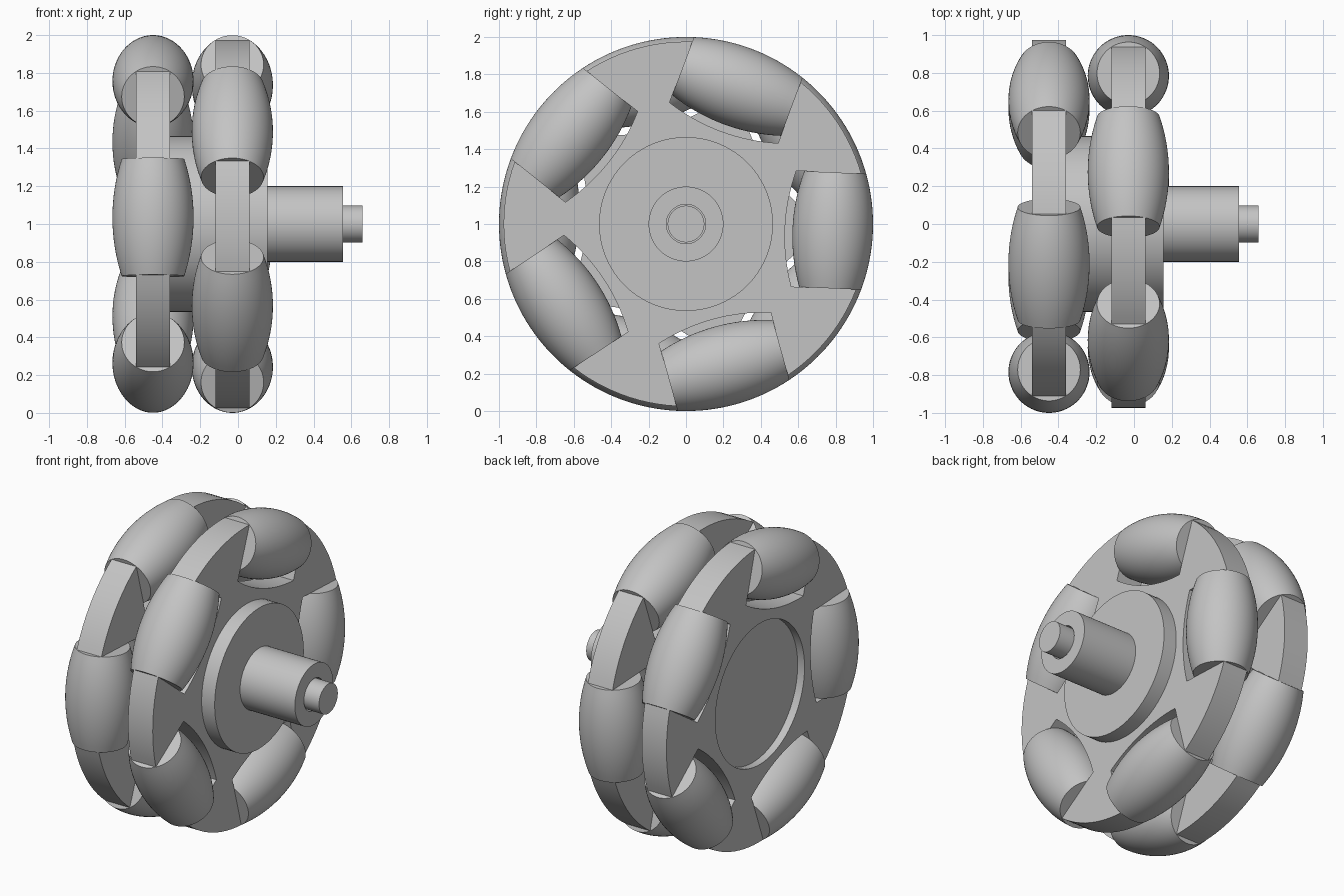
import bpy, bmesh, math
from mathutils import Matrix, Vector

if "Cube" in bpy.data.objects:
    bpy.data.objects.remove(bpy.data.objects["Cube"], do_unlink=True)

grey = bpy.data.materials.new("plain_grey")
grey.use_nodes = True
grey.diffuse_color = (0.55, 0.55, 0.55, 1)
grey.node_tree.nodes["Principled BSDF"].inputs["Base Color"].default_value = grey.diffuse_color

COUNT = 5                 # rollers per row
STEP = math.tau / COUNT
PITCH = 0.785             # roller axis distance from the wheel axis
HALF = 0.31               # half length of a roller
RIM = 0.975               # plate radius
HUB = 0.465
THICK = 0.18
SEGS = 72


def finish(bm, name):
    bmesh.ops.recalc_face_normals(bm, faces=bm.faces)
    mesh = bpy.data.meshes.new(name)
    bm.to_mesh(mesh)
    bm.free()
    mesh.materials.append(grey)
    obj = bpy.data.objects.new(name, mesh)
    bpy.context.collection.objects.link(obj)
    bpy.ops.object.select_all(action='DESELECT')
    obj.select_set(True)
    bpy.context.view_layer.objects.active = obj
    bpy.ops.object.shade_smooth_by_angle(angle=math.radians(25))
    return obj


def lathe(name, profile):
    """Revolve (radius, height) points around local z."""
    bm = bmesh.new()
    verts = [bm.verts.new((r, 0, h)) for r, h in profile]
    edges = [bm.edges.new(pair) for pair in zip(verts, verts[1:])]
    bmesh.ops.spin(bm, geom=verts + edges, cent=(0, 0, 0), axis=(0, 0, 1),
                   angle=math.tau, steps=SEGS)
    bmesh.ops.remove_doubles(bm, verts=bm.verts, dist=1e-5)
    return finish(bm, name)


def polar(r, a):
    return Vector((0, r * math.cos(a), r * math.sin(a)))


def plate(name, x, phase):
    """Disc with curved-floor roller pockets and a hub hole."""
    bm = bmesh.new()
    outline = []
    edge = math.asin(HALF / RIM)
    for k in range(COUNT):
        turn = Matrix.Rotation(phase + k * STEP, 3, 'X')
        for i in range(17):
            u = HALF * (i / 8 - 1)
            floor = 2 * PITCH - math.sqrt(1.04 ** 2 - u * u)
            outline.append(turn @ Vector((0, floor, u)))
        for i in range(13):
            a = edge + (STEP - 2 * edge) * i / 12
            outline.append(turn @ polar(RIM, a))
    hole = [polar(HUB, math.tau * i / SEGS) for i in range(SEGS)]
    edges = []
    for loop in (outline, hole):
        vs = [bm.verts.new(p) for p in loop]
        edges += [bm.edges.new((v, vs[i - 1])) for i, v in enumerate(vs)]
    bmesh.ops.triangle_fill(bm, edges=edges, use_beauty=True, normal=(1, 0, 0))
    ext = bmesh.ops.extrude_face_region(bm, geom=bm.faces[:])
    moved = [g for g in ext["geom"] if isinstance(g, bmesh.types.BMVert)]
    bmesh.ops.translate(bm, verts=moved, vec=(THICK, 0, 0))
    obj = finish(bm, name)
    obj.location = (x - THICK / 2, 0, 1)


# Barrel roller whose side follows the wheel's outer circle
barrel = [(0, -HALF)]
for i in range(17):
    u = HALF * (i / 8 - 1)
    barrel.append((math.sqrt(1 - u * u) - PITCH, u))
barrel.append((0, HALF))

# Two staggered rows, each a plate with its rollers
first = math.radians(-2.5)
for row, x, phase in (("outer", -0.03, first), ("inner", -0.45, first + STEP / 2)):
    plate(row + "_plate", x, phase)
    for k in range(COUNT):
        a = phase + k * STEP
        roller = lathe(f"{row}_roller_{k + 1}", barrel)
        roller.rotation_euler = (a, 0, 0)
        roller.location = polar(PITCH, a) + Vector((x, 0, 1))

# Hub with its shaft sleeve and shallow bore, then the axle pin
hub = lathe("hub", [(0, -0.49), (HUB, -0.49), (HUB, 0.155), (0.2, 0.155),
                    (0.2, 0.555), (0.105, 0.555), (0.105, 0.5), (0, 0.5)])
pin = lathe("axle_pin", [(0, 0.48), (0.098, 0.48), (0.098, 0.66), (0, 0.66)])
for obj in (hub, pin):
    obj.rotation_euler = (0, math.pi / 2, 0)
    obj.location = (0, 0, 1)
